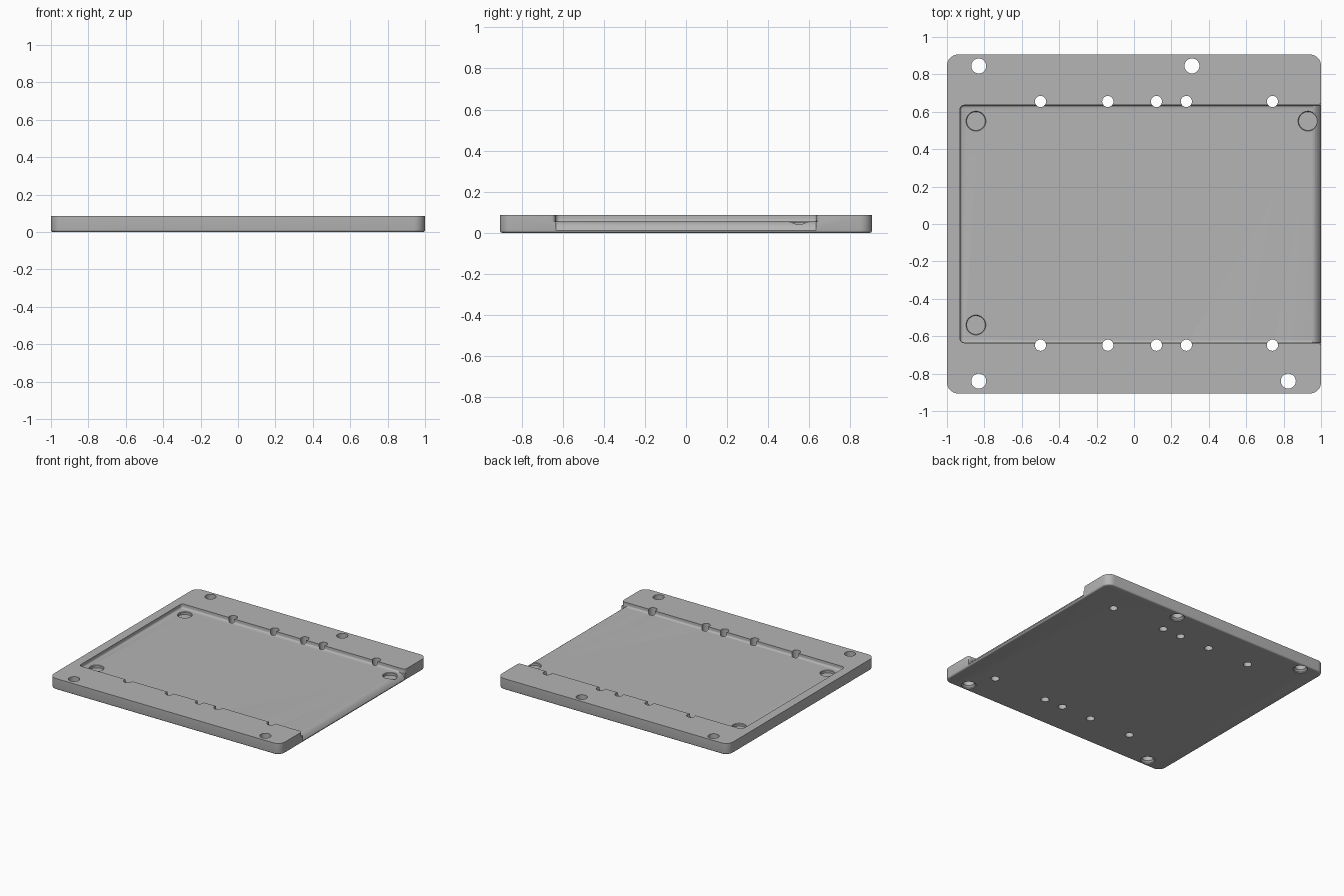
import bpy, bmesh, math
from mathutils import Matrix

cube = bpy.data.objects.get("Cube")
if cube:
    bpy.data.objects.remove(cube, do_unlink=True)

TOP, FLOOR, RECESS = 0.087, 0.054, 0.033
HX, HY, POCKET_Y = 1.0, 0.906, 0.635

grey = bpy.data.materials.new("plain grey")
grey.use_nodes = True
colour = (0.46, 0.46, 0.46, 1)
grey.diffuse_color = colour
grey.node_tree.nodes["Principled BSDF"].inputs["Base Color"].default_value = colour


def loft(name, rings):
    """Closed solid through a stack of matching rings of 3D points."""
    bm = bmesh.new()
    rows = [[bm.verts.new(p) for p in ring] for ring in rings]
    n = len(rows[0])
    for a, b in zip(rows, rows[1:]):
        for i in range(n):
            j = (i + 1) % n
            bm.faces.new((a[i], a[j], b[j], b[i]))
    bm.faces.new(rows[0])
    bm.faces.new(rows[-1])
    bmesh.ops.recalc_face_normals(bm, faces=bm.faces)
    mesh = bpy.data.meshes.new(name)
    bm.to_mesh(mesh)
    bm.free()
    mesh.materials.append(grey)
    ob = bpy.data.objects.new(name, mesh)
    bpy.context.collection.objects.link(ob)
    return ob


def rounded_rect(x0, x1, y0, y1, r, z, steps=8):
    pts = []
    corners = [(x1 - r, y1 - r), (x0 + r, y1 - r), (x0 + r, y0 + r), (x1 - r, y0 + r)]
    for k, (cx, cy) in enumerate(corners):
        for s in range(steps + 1):
            a = math.pi / 2 * (k + s / steps)
            pts.append((cx + r * math.cos(a), cy + r * math.sin(a), z))
    return pts


def circle(x, y, r, z, n=40):
    return [(x + r * math.cos(math.tau * i / n), y + r * math.sin(math.tau * i / n), z)
            for i in range(n)]


def fillet(r, steps=4):
    """Inset and height pairs of a quarter round, from flat to wall."""
    for s in range(steps + 1):
        a = math.pi / 2 * s / steps
        yield r * (1 - math.sin(a)), r * (1 - math.cos(a))


def cut(target, cutter):
    mod = target.modifiers.new(cutter.name, "BOOLEAN")
    mod.operation, mod.solver, mod.object = "DIFFERENCE", "EXACT", cutter
    bpy.context.view_layer.objects.active = target
    bpy.ops.object.modifier_apply(modifier=mod.name)
    bpy.data.objects.remove(cutter, do_unlink=True)


# Plate with round corners and a softened lower edge
rings = [rounded_rect(-HX + d, HX - d, -HY + d, HY - d, 0.06 - d, h) for d, h in fillet(0.012)]
rings.append(rounded_rect(-HX, HX, -HY, HY, 0.06, TOP))
plate = loft("base_plate", rings)

# Shallow pocket, open on the left side, round along the foot of its walls
pocket = [rounded_rect(-0.93 + d, 1.2, -POCKET_Y + d, POCKET_Y - d, 0.022 - d, FLOOR + h)
          for d, h in fillet(0.014)]
pocket.append(rounded_rect(-0.93, 1.2, -POCKET_Y, POCKET_Y, 0.022, 0.2))
cut(plate, loft("pocket_cutter", pocket))

# Rolled-off edge on the open side
profile = [(0.955, FLOOR), (0.968, 0.050), (0.981, 0.040), (0.992, 0.027),
           (HX, 0.012), (1.1, 0.012), (1.1, 0.2), (0.955, 0.2)]
cut(plate, loft("edge_cutter", [[(x, y, z) for x, z in profile]
                                for y in (-POCKET_Y + 0.002, POCKET_Y - 0.002)]))

# Rounded wall ends beside the opening
R = 0.02
for side, label in ((1, "back"), (-1, "front")):
    arc = [(HX - R + R * math.sin(a), side * (POCKET_Y + R - R * math.cos(a)))
           for a in (math.pi / 2 * s / 6 for s in range(7))]
    arc += [(1.1, side * (POCKET_Y + R)), (1.1, side * 0.6), (HX - R, side * 0.6)]
    cut(plate, loft(label + "_wall_end_cutter",
                    [[(x, y, z) for x, y in arc] for z in (FLOOR, 0.2)]))

# Round foot recesses with a soft rim
for x, y in ((-0.845, 0.55), (0.93, 0.55), (-0.845, -0.54)):
    cut(plate, loft("recess_cutter", [circle(x, y, 0.05, RECESS),
                                      circle(x, y, 0.05, FLOOR - 0.004),
                                      circle(x, y, 0.054, FLOOR + 0.001)]))

# Mounting holes, flared underneath
for x, y in ((-0.83, 0.845), (0.31, 0.845), (-0.83, -0.84), (0.825, -0.84)):
    cut(plate, loft("mount_cutter", [circle(x, y, 0.052, -0.01), circle(x, y, 0.052, 0.008),
                                     circle(x, y, 0.04, 0.02), circle(x, y, 0.04, 0.2)]))

# Rows of small holes along the pocket walls
for x in (-0.5, -0.14, 0.12, 0.28, 0.74):
    for y in (0.655, -0.648):
        cut(plate, loft("pin_cutter", [circle(x, y, 0.03, z, 28) for z in (-0.1, 0.2)]))

bpy.ops.object.select_all(action="DESELECT")
plate.select_set(True)
bpy.context.view_layer.objects.active = plate
bpy.ops.object.shade_smooth_by_angle(angle=math.radians(32))
